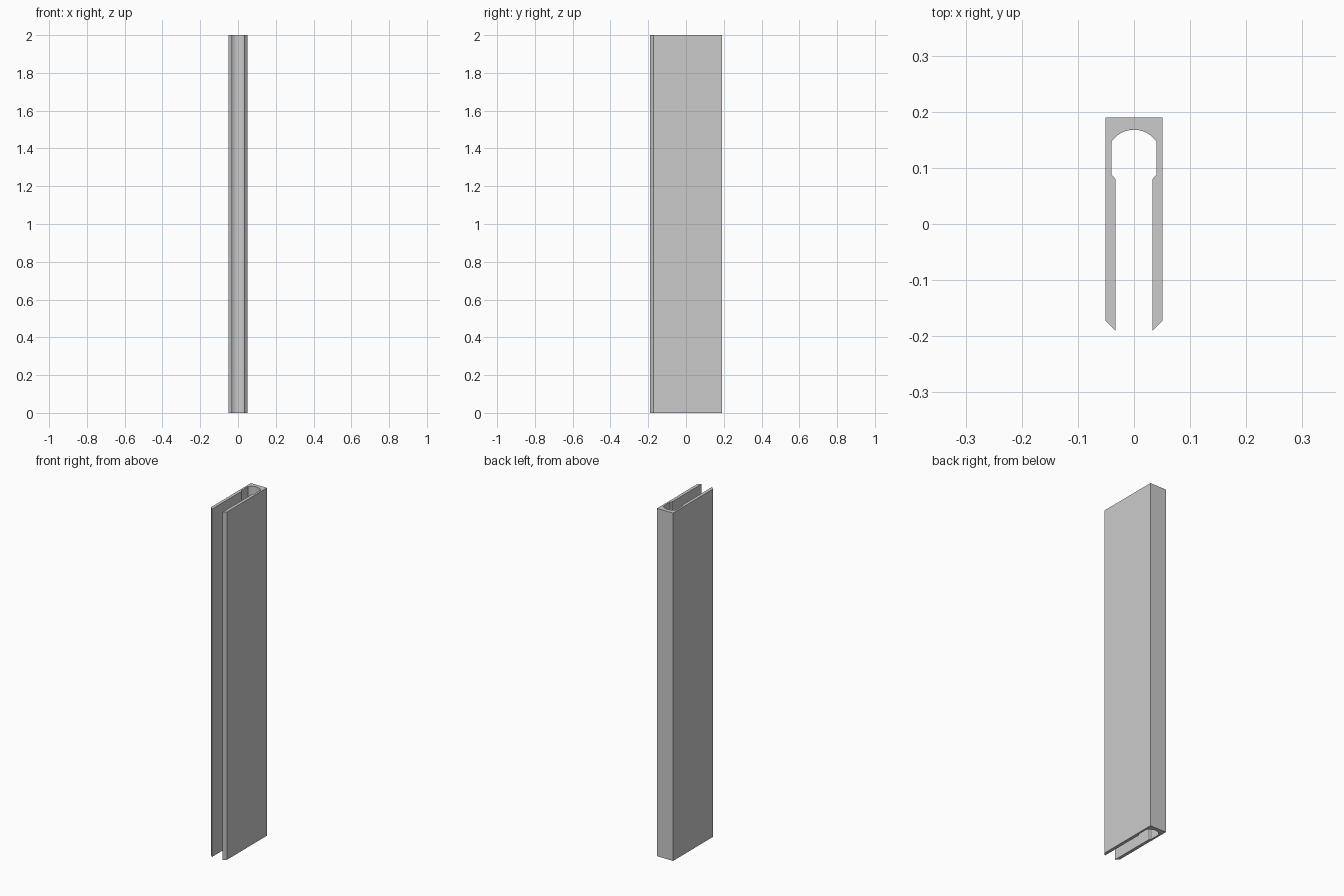
import bpy, bmesh, math

HEIGHT = 2.0
ARC_RADIUS, ARC_CENTRE_Y, ARC_STEPS = 0.0486, 0.1194, 8

cube = bpy.data.objects.get("Cube")
if cube:
    bpy.data.objects.remove(cube, do_unlink=True)

# Plain grey material
grey = bpy.data.materials.new("plain_grey")
grey.use_nodes = True
colour = (0.6, 0.6, 0.6, 1.0)
grey.diffuse_color = colour
grey.node_tree.nodes["Principled BSDF"].inputs["Base Color"].default_value = colour

# Left half of the cross-section: back corner, chamfered lip, slot, undercut
half = [(0.051, 0.19), (0.051, -0.172), (0.033, -0.19),
        (0.033, 0.08), (0.04, 0.088)]

# Domed end of the channel, from the side wall to the centre line
spread = math.asin(0.04 / ARC_RADIUS)
for i in range(ARC_STEPS + 1):
    a = spread * (1 - i / ARC_STEPS)
    half.append((ARC_RADIUS * math.sin(a), ARC_CENTRE_Y + ARC_RADIUS * math.cos(a)))

# Mirror into the full outline, sharing the centre point
outline = half + [(-x, y) for x, y in reversed(half[:-1])]

# Extrude the outline upwards
bm = bmesh.new()
base = bm.faces.new([bm.verts.new((x, y, 0)) for x, y in outline])
top = bmesh.ops.extrude_face_region(bm, geom=[base], use_keep_orig=True)["geom"]
bmesh.ops.translate(bm, vec=(0, 0, HEIGHT),
                    verts=[v for v in top if isinstance(v, bmesh.types.BMVert)])
bmesh.ops.recalc_face_normals(bm, faces=bm.faces)
bmesh.ops.triangulate(bm, faces=[f for f in bm.faces if len(f.verts) > 4])

mesh = bpy.data.meshes.new("channel_profile")
bm.to_mesh(mesh)
bm.free()
mesh.materials.append(grey)
channel = bpy.data.objects.new("channel_profile", mesh)
bpy.context.collection.objects.link(channel)

# Smooth only the domed part
bpy.ops.object.select_all(action="DESELECT")
channel.select_set(True)
bpy.context.view_layer.objects.active = channel
bpy.ops.object.shade_smooth_by_angle(angle=math.radians(20))
